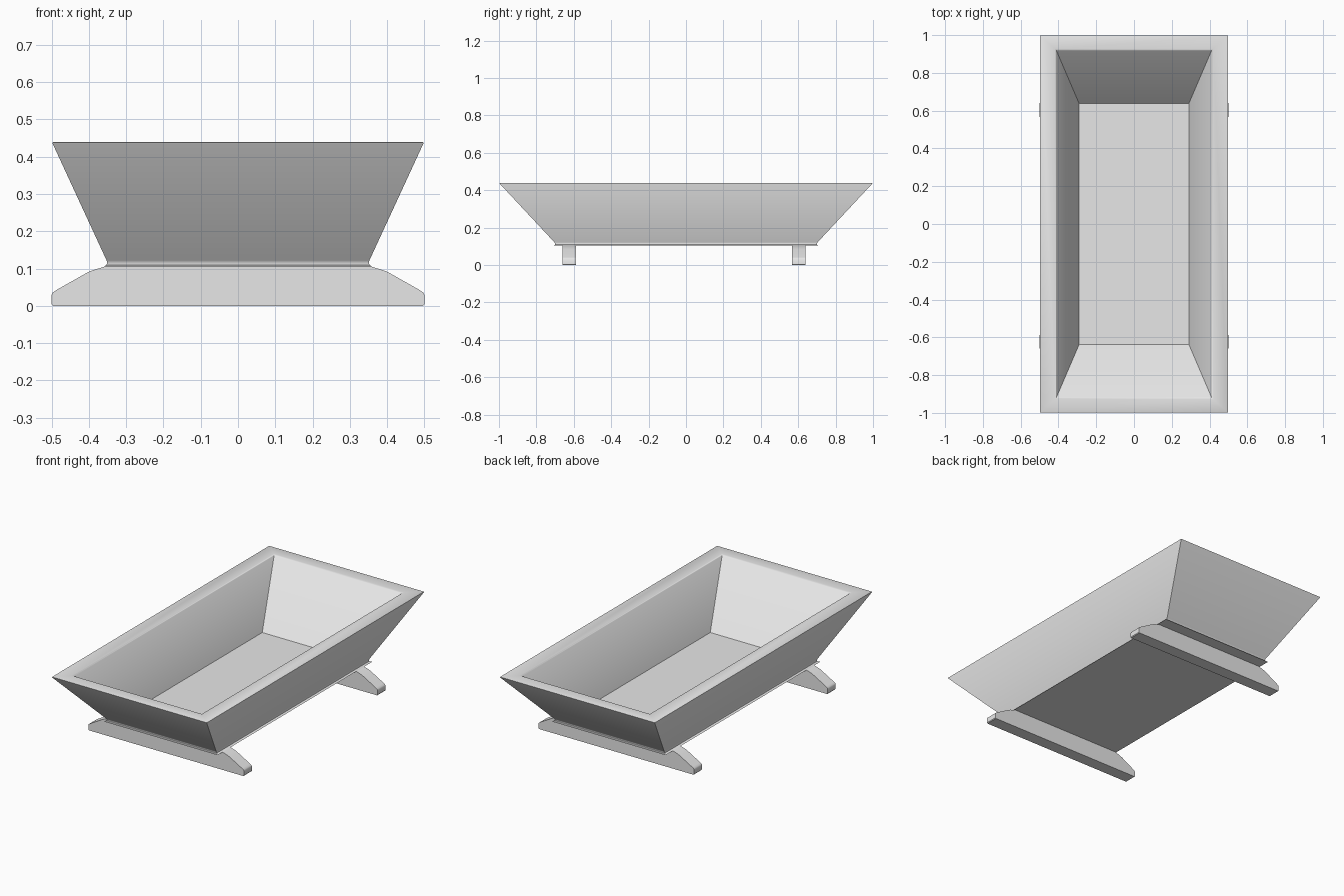
import bpy
import bmesh

cube = bpy.data.objects.get("Cube")
if cube:
    bpy.data.objects.remove(cube)

grey = bpy.data.materials.new("light_grey")
grey.use_nodes = True
colour = (0.8, 0.8, 0.8, 1)
grey.diffuse_color = colour
grey.node_tree.nodes["Principled BSDF"].inputs["Base Color"].default_value = colour


def finish(bm, name):
    bmesh.ops.recalc_face_normals(bm, faces=bm.faces)
    mesh = bpy.data.meshes.new(name)
    bm.to_mesh(mesh)
    bm.free()
    mesh.materials.append(grey)
    obj = bpy.data.objects.new(name, mesh)
    bpy.context.collection.objects.link(obj)
    bpy.ops.object.select_all(action="DESELECT")
    obj.select_set(True)
    bpy.context.view_layer.objects.active = obj
    bpy.ops.object.shade_smooth_by_angle(angle=0.6)
    return obj


def bevel(bm, edges, width, segments):
    bmesh.ops.bevel(bm, geom=edges, offset=width, segments=segments,
                    profile=0.5, affect="EDGES", clamp_overlap=True)


# Basin: rectangular rings lofted from the base, over the rim, to the floor
rings = [(0.345, 0.69, 0.105), (0.5, 1.0, 0.44),
         (0.413, 0.922, 0.44), (0.29, 0.637, 0.128)]
bm = bmesh.new()
loops = [[bm.verts.new((sx * x, sy * y, z))
          for sx, sy in ((-1, -1), (1, -1), (1, 1), (-1, 1))]
         for x, y, z in rings]
for low, high in zip(loops, loops[1:]):
    for i in range(4):
        j = (i + 1) % 4
        bm.faces.new((low[i], low[j], high[j], high[i]))
bm.faces.new(loops[0])
bm.faces.new(loops[-1])


def ring_edges(loop):
    return [e for e in bm.edges if all(v in loop for v in e.verts)]


# Soft base and corner edges, finer rim edges
rim = ring_edges(loops[1]) + ring_edges(loops[2])
corners = [e for e in bm.edges
           if any(v in loops[0] for v in e.verts)]
bevel(bm, rim, 0.006, 2)
bevel(bm, [e for e in corners if e.is_valid], 0.02, 4)
finish(bm, "basin")

# Two cross runners with rounded shoulders
half = [(0.497, 0), (0.5, 0.004), (0.5, 0.03), (0.497, 0.036), (0.488, 0.042),
        (0.412, 0.085), (0.396, 0.093), (0.378, 0.099), (0.355, 0.103)]
profile = half + [(-x, z) for x, z in reversed(half)]
for name, y in (("front_runner", -0.66), ("back_runner", 0.567)):
    bm = bmesh.new()
    face = bm.faces.new([bm.verts.new((x, y, z)) for x, z in profile])
    side = bmesh.ops.extrude_face_region(bm, geom=[face])
    bmesh.ops.translate(bm, vec=(0, 0.073, 0),
                        verts=[v for v in side["geom"]
                               if isinstance(v, bmesh.types.BMVert)])
    # Lift the flat top into the base so the parts join
    for v in bm.verts:
        if v.co.z > 0.1:
            v.co.z += 0.003
    finish(bm, name)
